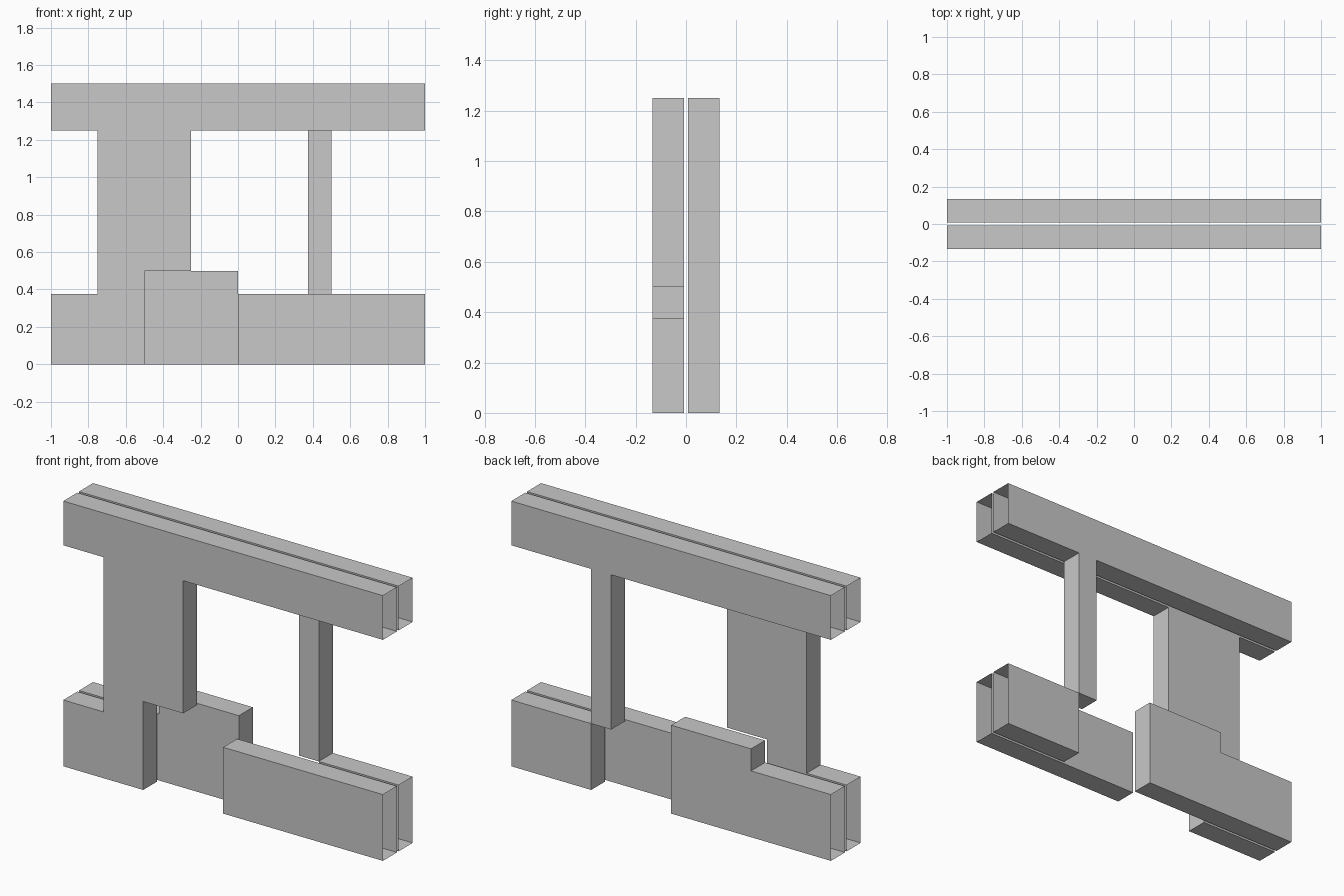
import bpy
import bmesh

cube = bpy.data.objects.get("Cube")
if cube:
    bpy.data.objects.remove(cube, do_unlink=True)

grey = bpy.data.materials.new("light_grey")
grey.use_nodes = True
colour = (0.58, 0.58, 0.58, 1)
grey.diffuse_color = colour
grey.node_tree.nodes["Principled BSDF"].inputs["Base Color"].default_value = colour

GAP = 0.0078     # half the gap between the two layers
THICK = 0.125    # thickness of each layer
LOW, STEP, BEAM, TOP = 0.375, 0.5, 1.25, 1.5


def panel(name, outline, y):
    """Extrude an x-z outline backwards from y, leaving the outer x ends open."""
    bm = bmesh.new()
    face = bm.faces.new([bm.verts.new((x, y, z)) for x, z in outline])
    result = bmesh.ops.extrude_face_region(bm, geom=[face], use_keep_orig=True)
    moved = [v for v in result["geom"] if isinstance(v, bmesh.types.BMVert)]
    bmesh.ops.translate(bm, verts=moved, vec=(0, THICK, 0))
    bmesh.ops.recalc_face_normals(bm, faces=bm.faces)
    ends = [f for f in bm.faces if all(abs(v.co.x) > 0.999 for v in f.verts)
            and abs(f.normal.x) > 0.9]
    bmesh.ops.delete(bm, geom=ends, context='FACES')
    mesh = bpy.data.meshes.new(name)
    bm.to_mesh(mesh)
    bm.free()
    mesh.materials.append(grey)
    obj = bpy.data.objects.new(name, mesh)
    bpy.context.collection.objects.link(obj)


def block(x0, x1, height):
    return [(x0, 0), (x1, 0), (x1, height), (x0, height)]


FRONT, BACK = -GAP - THICK, GAP

# Front layer: beam, wide column and left foot in one piece
panel("front_beam_and_wide_column", [
    (-1, 0), (-0.5, 0), (-0.5, STEP), (-0.25, STEP), (-0.25, BEAM),
    (1, BEAM), (1, TOP), (-1, TOP), (-1, BEAM), (-0.75, BEAM),
    (-0.75, LOW), (-1, LOW)], FRONT)
panel("front_lower_rail", block(0, 1, LOW), FRONT)

# Back layer: beam with a narrow post, stepped rail and short rail
panel("back_beam_and_narrow_post", [
    (-1, BEAM), (0.375, BEAM), (0.375, LOW), (0.5, LOW), (0.5, BEAM),
    (1, BEAM), (1, TOP), (-1, TOP)], BACK)
panel("back_stepped_rail", [
    (-1, 0), (0, 0), (0, STEP), (-0.5, STEP), (-0.5, LOW), (-1, LOW)], BACK)
panel("back_short_rail", block(0.5, 1, LOW), BACK)
